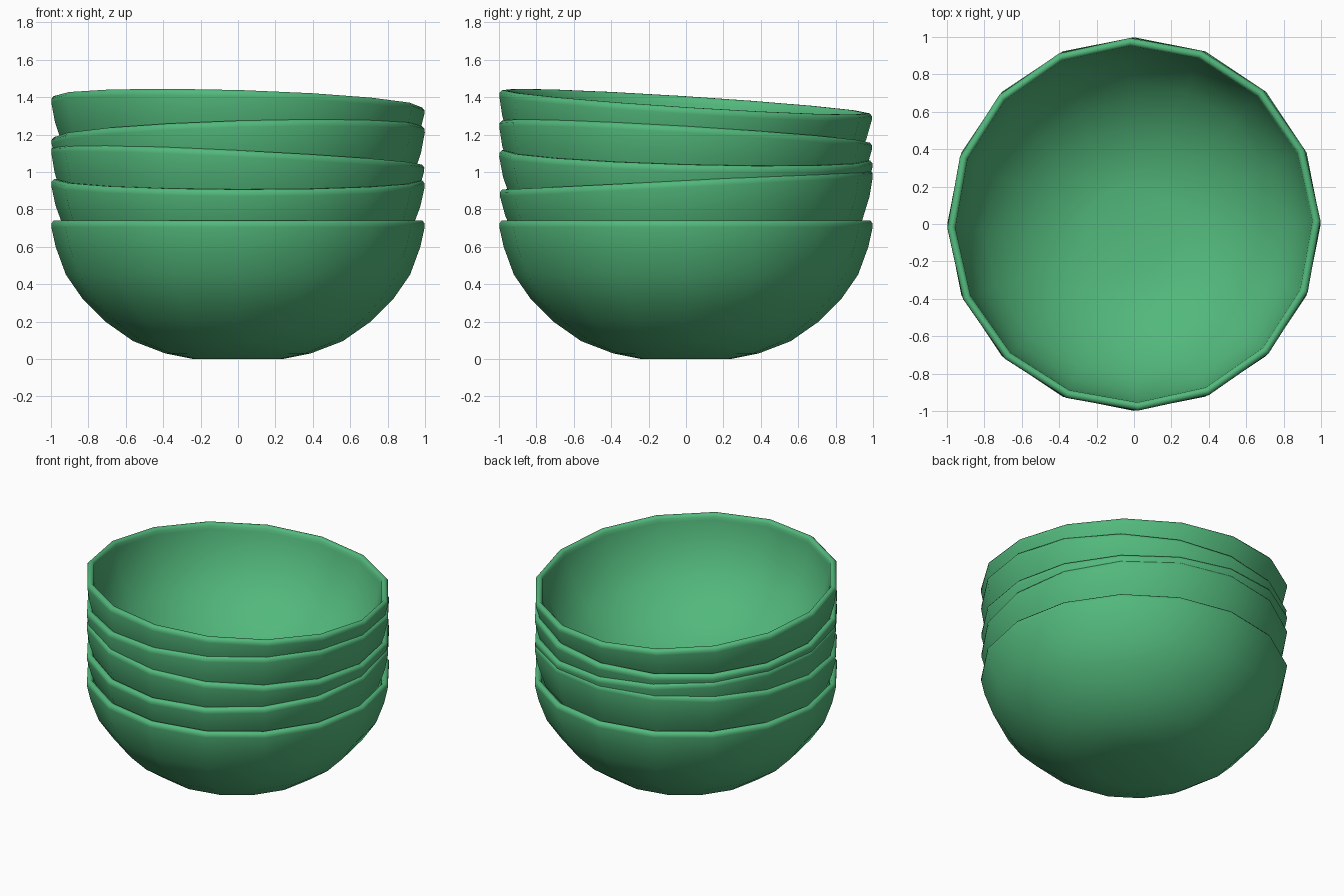
import bpy, bmesh, math
from mathutils import Matrix

cube = bpy.data.objects.get("Cube")
if cube:
    bpy.data.objects.remove(cube, do_unlink=True)

green = bpy.data.materials.new("green_glaze")
green.use_nodes = True
colour = (0.085, 0.48, 0.20, 1)
green.diffuse_color = colour
green.node_tree.nodes["Principled BSDF"].inputs["Base Color"].default_value = colour

RIM = 0.74
SIDES = 16
# Bowl cross-section: outer wall up, over the rounded rim, inner wall down
PROFILE = [(0, 0), (0.24, 0), (0.39, 0.03), (0.56, 0.095), (0.71, 0.2), (0.83, 0.32),
           (0.92, 0.45), (0.975, 0.6), (0.998, 0.705), (0.998, 0.725), (0.985, 0.74),
           (0.967, 0.74), (0.955, 0.725), (0.952, 0.7), (0.93, 0.605), (0.877, 0.465),
           (0.792, 0.343), (0.68, 0.235), (0.54, 0.138), (0.38, 0.075), (0.24, 0.045), (0, 0.045)]


def bowl_mesh():
    """Lathe the profile around z, with the origin at the rim centre."""
    bm = bmesh.new()
    verts = [bm.verts.new((r, 0, z - RIM)) for r, z in PROFILE]
    edges = [bm.edges.new(pair) for pair in zip(verts, verts[1:])]
    bmesh.ops.spin(bm, geom=verts + edges, cent=(0, 0, 0), axis=(0, 0, 1),
                   angle=math.tau, steps=SIDES, use_merge=True)
    bmesh.ops.remove_doubles(bm, verts=bm.verts, dist=0.0005)
    bmesh.ops.recalc_face_normals(bm, faces=bm.faces)
    for face in bm.faces:
        face.smooth = True
    mesh = bpy.data.meshes.new("bowl")
    bm.to_mesh(mesh)
    bm.free()
    mesh.materials.append(green)
    return mesh


# Rim height, rim slope along x and y, and turn in degrees for each stacked bowl
STACK = {
    "bottom_bowl": (0.74, 0, 0, 0),
    "second_bowl": (0.957, -0.003, 0.052, 0),
    "middle_bowl": (1.088, -0.05, -0.028, 0),
    "fourth_bowl": (1.215, 0.03, -0.06, 0),
    "top_bowl": (1.375, -0.03, -0.064, 1.2),
}
mesh = bowl_mesh()
for name, (height, slope_x, slope_y, turn) in STACK.items():
    bowl = bpy.data.objects.new(name, mesh)
    bpy.context.collection.objects.link(bowl)
    bowl.matrix_world = (Matrix.Translation((0, 0, height))
                         @ Matrix.Rotation(math.atan(slope_y), 4, 'X')
                         @ Matrix.Rotation(-math.atan(slope_x), 4, 'Y')
                         @ Matrix.Rotation(math.radians(turn), 4, 'Z'))
